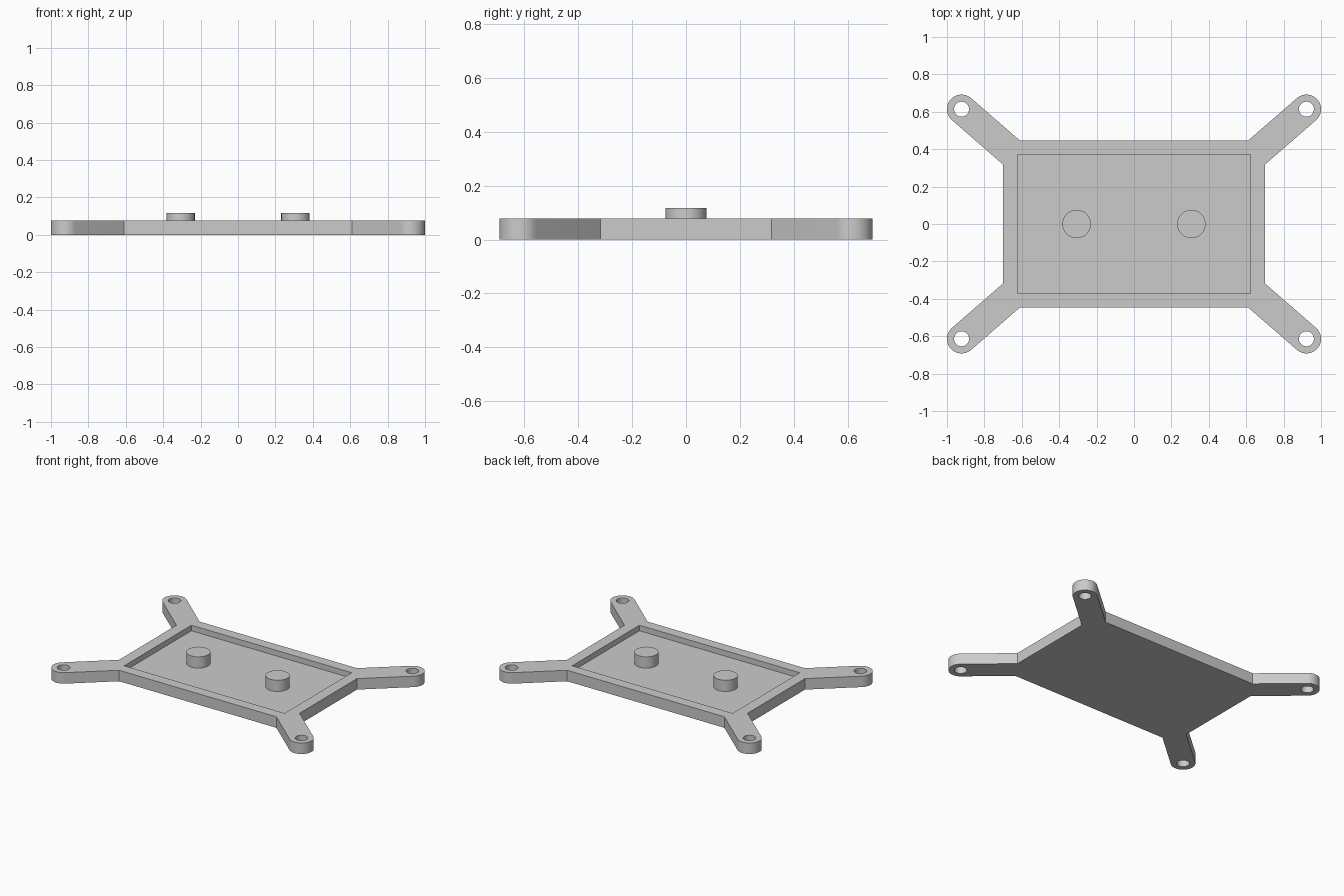
import bpy, bmesh, math
from mathutils import Vector

cube = bpy.data.objects.get("Cube")
if cube:
    bpy.data.objects.remove(cube, do_unlink=True)

THICK, FLOOR, PEG_TOP = 0.077, 0.038, 0.117
BODY = Vector((0.70, 0.446))
POCKET = Vector((0.622, 0.372))
EAR = Vector((0.922, 0.614))
EAR_R, HOLE_R, PEG_R, PEG_X = 0.078, 0.04, 0.076, 0.307
ARM_ANGLE = math.radians(41)

grey = bpy.data.materials.new("light grey")
grey.use_nodes = True
colour = (0.6, 0.6, 0.6, 1)
grey.diffuse_color = colour
grey.node_tree.nodes["Principled BSDF"].inputs["Base Color"].default_value = colour


def prism(name, points, z0, z1):
    """Extrude a counter-clockwise outline from z0 to z1."""
    bm = bmesh.new()
    face = bm.faces.new([bm.verts.new((x, y, z0)) for x, y in points])
    top = bmesh.ops.extrude_face_region(bm, geom=[face])["geom"]
    bmesh.ops.translate(bm, vec=(0, 0, z1 - z0),
                        verts=[v for v in top if isinstance(v, bmesh.types.BMVert)])
    bmesh.ops.recalc_face_normals(bm, faces=bm.faces)
    mesh = bpy.data.meshes.new(name)
    bm.to_mesh(mesh)
    bm.free()
    mesh.materials.append(grey)
    obj = bpy.data.objects.new(name, mesh)
    bpy.context.collection.objects.link(obj)
    return obj


def arc(cx, cy, r, start, sweep, steps):
    return [(cx + r * math.cos(start + sweep * i / steps),
             cy + r * math.sin(start + sweep * i / steps)) for i in range(steps + 1)]


def circle(cx, cy, r, steps=48):
    return arc(cx, cy, r, 0, math.tau, steps)[:-1]


def activate(obj):
    bpy.ops.object.select_all(action="DESELECT")
    obj.select_set(True)
    bpy.context.view_layer.objects.active = obj


def cut(target, cutter):
    cutter.hide_render = True
    mod = target.modifiers.new("cut", "BOOLEAN")
    mod.operation, mod.solver, mod.object = "DIFFERENCE", "EXACT", cutter
    activate(target)
    bpy.ops.object.modifier_apply(modifier=mod.name)
    bpy.data.objects.remove(cutter, do_unlink=True)


# One corner of the outline: side root, rounded arm end, front/back root
ear = arc(EAR.x, EAR.y, EAR_R, ARM_ANGLE - math.pi / 2, math.pi, 24)
slope = math.tan(ARM_ANGLE)
side_root = (BODY.x, ear[0][1] - (ear[0][0] - BODY.x) * slope)
end_root = (ear[-1][0] - (ear[-1][1] - BODY.y) / slope, BODY.y)
corner = [side_root, *ear, end_root]

# Mirror the corner into all four quadrants
outline = []
for sx, sy in ((1, 1), (-1, 1), (-1, -1), (1, -1)):
    quarter = [(sx * x, sy * y) for x, y in corner]
    outline += quarter if sx * sy > 0 else quarter[::-1]
plate = prism("mounting_plate", outline, 0, THICK)

# Screw holes and the shallow rectangular pocket
for sx in (1, -1):
    for sy in (1, -1):
        cut(plate, prism("hole_cutter", circle(sx * EAR.x, sy * EAR.y, HOLE_R), -0.1, 0.2))
px, py = POCKET
cut(plate, prism("pocket_cutter", [(-px, -py), (px, -py), (px, py), (-px, py)], FLOOR, 0.2))

# Round pegs standing on the pocket floor
pegs = [prism(side + "_peg", circle(sx * PEG_X, 0, PEG_R), FLOOR, PEG_TOP)
        for side, sx in (("left", 1), ("right", -1))]

for obj in [plate, *pegs]:
    activate(obj)
    bpy.ops.object.shade_smooth_by_angle(angle=math.radians(30))
